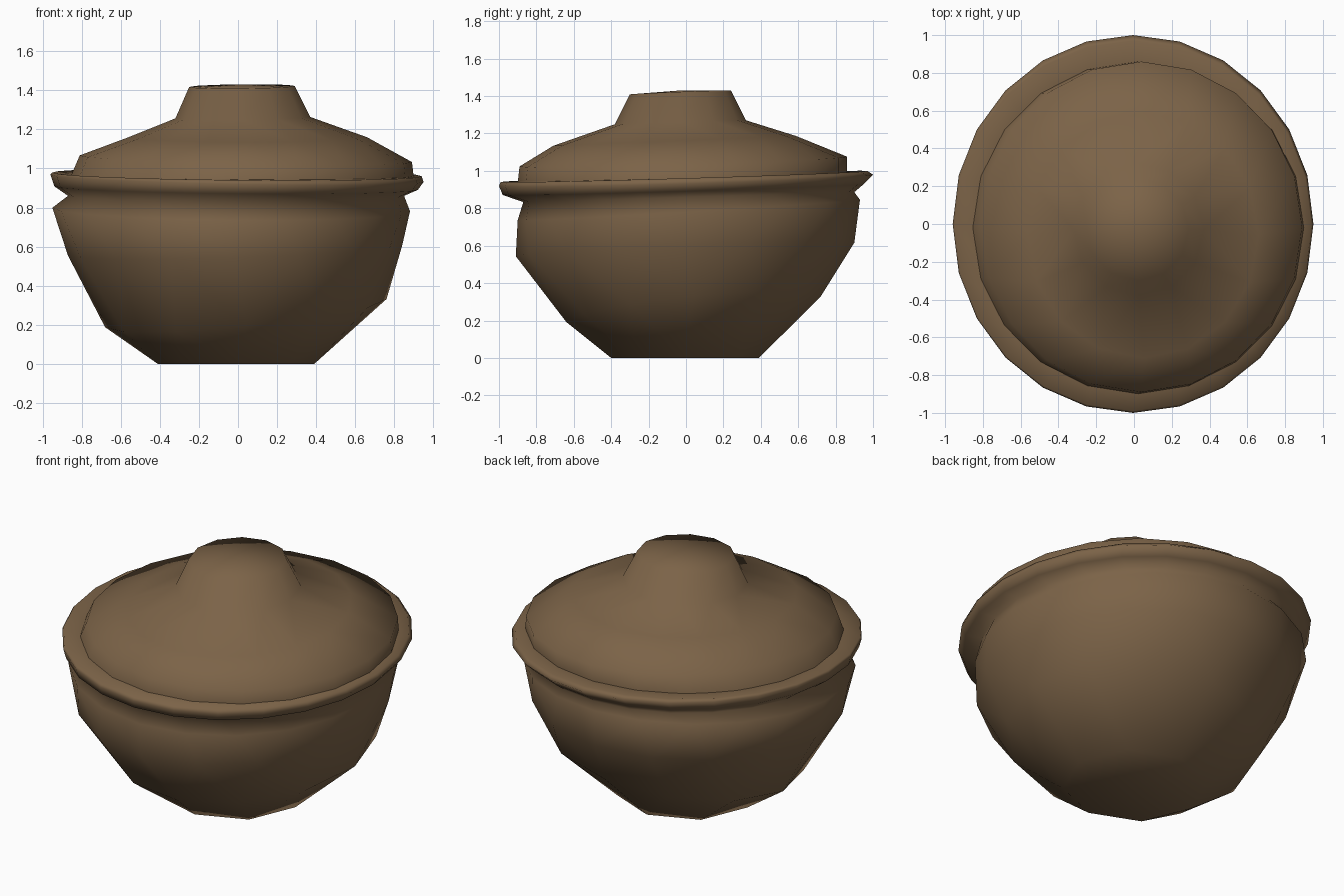
import bpy
import bmesh
from math import cos, sin, pi

cube = bpy.data.objects.get("Cube")
if cube:
    bpy.data.objects.remove(cube, do_unlink=True)

# One brown clay for the whole vessel
clay = bpy.data.materials.new("brown_clay")
clay.use_nodes = True
color = (0.2, 0.125, 0.064, 1.0)
clay.diffuse_color = color
clay.node_tree.nodes["Principled BSDF"].inputs["Base Color"].default_value = color
clay.node_tree.nodes["Principled BSDF"].inputs["Roughness"].default_value = 0.9


def make_ring(bm, sides, left, right, front, back, z, tilt_x, tilt_y):
    """Slightly tilted oval ring between four side limits."""
    cx, cy = (left + right) / 2, (front + back) / 2
    rx, ry = (right - left) / 2, (back - front) / 2
    ring = []
    for i in range(sides):
        a = 2 * pi * i / sides
        dx, dy = rx * cos(a), ry * sin(a)
        height = max(0, z + tilt_x * dx + tilt_y * dy)
        ring.append(bm.verts.new((cx + dx, cy + dy, height)))
    return ring


def stitch(bm, low, high):
    """Join two rings with any number of sides."""
    i = j = 0
    n, m = len(low), len(high)
    while i < n or j < m:
        a, b = low[i % n], high[j % m]
        if n == m:
            bm.faces.new((a, low[(i + 1) % n], high[(j + 1) % m], b))
            i, j = i + 1, j + 1
        elif j == m or (i < n and (i + 0.5) / n <= (j + 0.5) / m):
            bm.faces.new((a, low[(i + 1) % n], b))
            i += 1
        else:
            bm.faces.new((a, high[(j + 1) % m], b))
            j += 1


def cap(bm, ring, lift, upward):
    """Close a ring with a fan around its centre."""
    n = len(ring)
    mid = sum((v.co for v in ring), ring[0].co * 0) / n
    mid.z = max(0, mid.z + lift)
    centre = bm.verts.new(mid)
    for i in range(n):
        a, b = ring[i], ring[(i + 1) % n]
        bm.faces.new((a, b, centre) if upward else (b, a, centre))


def build(name, specs, close_bottom, close_top):
    bm = bmesh.new()
    rings = [make_ring(bm, *spec) for spec in specs]
    for low, high in zip(rings, rings[1:]):
        stitch(bm, low, high)
    if close_bottom:
        cap(bm, rings[0], 0, False)
    if close_top:
        cap(bm, rings[-1], 0.01, True)
    mesh = bpy.data.meshes.new(name)
    bm.to_mesh(mesh)
    bm.free()
    mesh.materials.append(clay)
    mesh.shade_smooth()
    obj = bpy.data.objects.new(name, mesh)
    bpy.context.collection.objects.link(obj)
    return obj


# Ring: sides, left, right, front, back, height, tilt along x, tilt along y
# Round bowl, pinched neck and flaring rim with a short inner lip
build("bowl", [
    (8, -.41, .39, -.4, .39, 0, 0, 0),
    (12, -.68, .76, -.64, .72, .26, .1, .1),
    (16, -.87, .84, -.91, .9, .58, .03, .04),
    (20, -.95, .88, -.9, .93, .79, -.01, .06),
    (24, -.87, .85, -.87, .9, .86, 0, .03),
    (24, -.94, .92, -.98, .95, .9, -.01, .03),
    (24, -.96, .95, -1, 1, .95, -.02, .03),
    (24, -.95, .94, -.99, .97, .97, -.01, .03),
    (24, -.82, .84, -.84, .82, .96, 0, .02),
], True, False)

# Domed lid rising to a flat-topped knob
build("lid", [
    (20, -.86, .9, -.9, .86, .95, 0, .02),
    (20, -.81, .89, -.89, .86, 1.05, -.02, .03),
    (16, -.56, .66, -.71, .59, 1.16, 0, .04),
    (12, -.32, .37, -.38, .32, 1.26, .01, .03),
    (12, -.25, .29, -.3, .24, 1.42, .01, .04),
], False, True)
